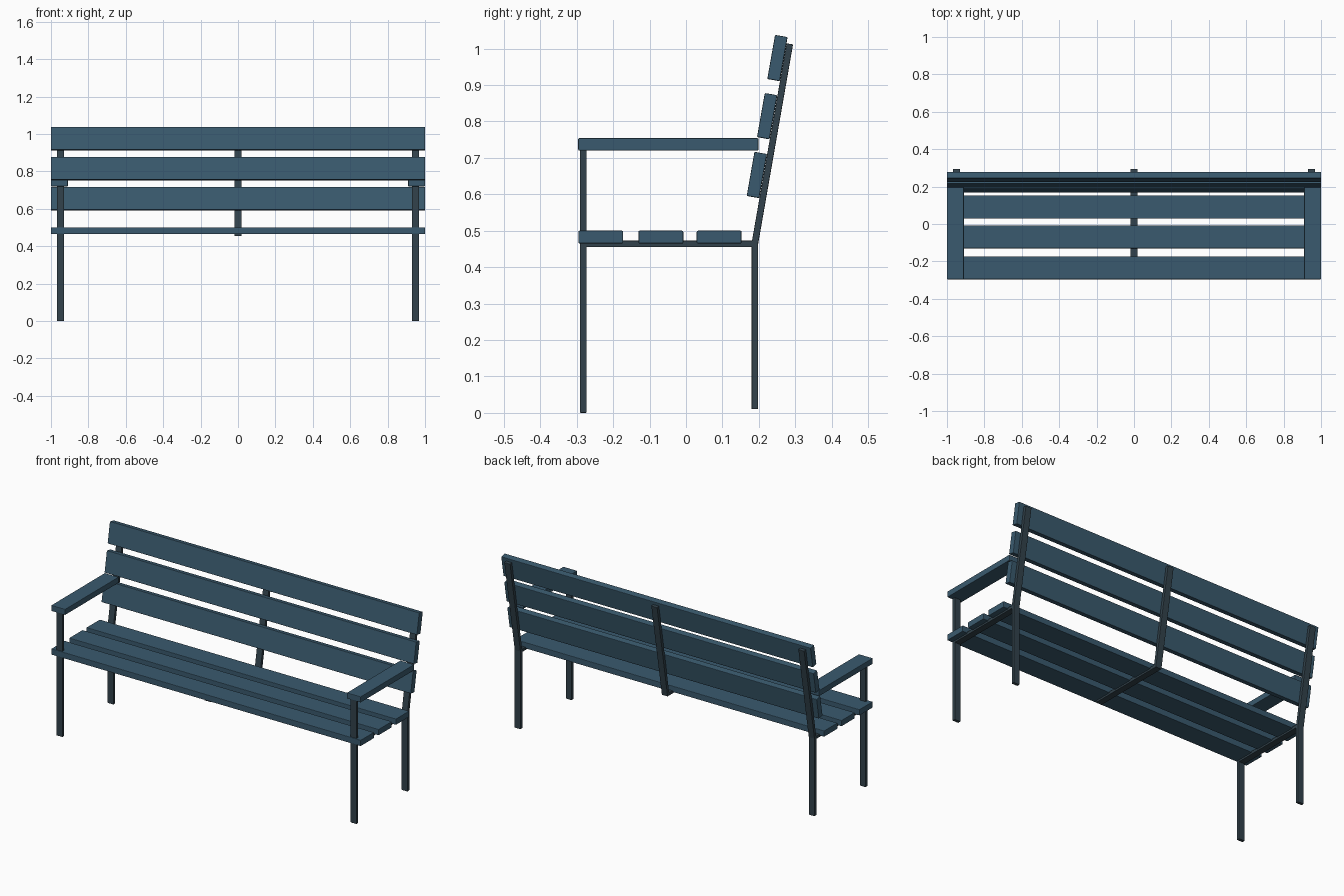
import bpy, bmesh, math
from mathutils import Vector

if "Cube" in bpy.data.objects:
    bpy.data.objects.remove(bpy.data.objects["Cube"])

TILT = math.radians(10)
T = 0.018            # steel bar thickness
W = 0.038            # steel bar width
BEND = (0.189, 0.465)
TOP = (0.285, 1.013)


def material(name, color):
    m = bpy.data.materials.new(name)
    m.diffuse_color = color
    m.use_nodes = True
    m.node_tree.nodes["Principled BSDF"].inputs["Base Color"].default_value = m.diffuse_color
    return m


PLANK = material("blue_plank", (0.042, 0.102, 0.156, 1))
STEEL = material("dark_steel", (0.032, 0.055, 0.072, 1))


def finish(name, bm, mat, bevel):
    bmesh.ops.recalc_face_normals(bm, faces=bm.faces)
    me = bpy.data.meshes.new(name)
    bm.to_mesh(me)
    bm.free()
    me.materials.append(mat)
    ob = bpy.data.objects.new(name, me)
    bpy.context.collection.objects.link(ob)
    b = ob.modifiers.new("soft_edges", 'BEVEL')
    b.width, b.segments = bevel, 2
    return ob


def box(name, size, loc, mat=PLANK, tilt=0.0, bevel=0.003):
    bm = bmesh.new()
    bmesh.ops.create_cube(bm, size=1)
    bmesh.ops.scale(bm, vec=size, verts=bm.verts)
    ob = finish(name, bm, mat, bevel)
    ob.location = loc
    ob.rotation_euler.x = tilt
    return ob


def bar(name, x, path):
    """Flat steel bar following a (y, z) path, mitred at bends."""
    pts = [Vector(p) for p in path]
    left, right = [], []
    for i, p in enumerate(pts):
        dirs = [(pts[j + 1] - pts[j]).normalized()
                for j in (i - 1, i) if 0 <= j < len(pts) - 1]
        n = sum((Vector((-d.y, d.x)) for d in dirs), Vector((0, 0))).normalized()
        n *= T / 2 / n.dot(Vector((-dirs[0].y, dirs[0].x)))
        left.append(p + n)
        right.append(p - n)
    bm = bmesh.new()
    f = bm.faces.new([bm.verts.new((x - W / 2, p.x, p.y))
                      for p in left + right[::-1]])
    ext = bmesh.ops.extrude_face_region(bm, geom=[f])["geom"]
    bmesh.ops.translate(bm, vec=(W, 0, 0),
                        verts=[v for v in ext if isinstance(v, bmesh.types.BMVert)])
    return finish(name, bm, STEEL, 0.002)


# seat planks
for i, y in enumerate((-0.234, -0.069, 0.091)):
    box(f"seat_plank_{i + 1}", (2, 0.123, 0.035), (0, y, 0.4825))

# leaning backrest planks
for i, (y, z) in enumerate(((0.1945, 0.653), (0.2228, 0.8145), (0.251, 0.974))):
    box(f"back_plank_{i + 1}", (2, 0.035, 0.123), (0, y, z), tilt=-TILT)

# end frames: front leg, bent rear leg, seat rail, armrest
for side, s in (("left", -1), ("right", 1)):
    x = 0.95 * s
    box(f"front_leg_{side}", (W, T, 0.722), (x, -0.282, 0.361), STEEL, bevel=0.002)
    bar(f"rear_leg_{side}", x, [(0.189, 0.01), BEND, TOP])
    box(f"seat_rail_{side}", (W, 0.462, T), (x, -0.046, 0.464), STEEL, bevel=0.002)
    box(f"armrest_{side}", (0.09, 0.495, 0.034), (0.955 * s, -0.0485, 0.737))

# centre support: seat rail bending up into the back post
bar("centre_support", 0, [(-0.282, 0.464), (BEND[0], 0.464), TOP])
